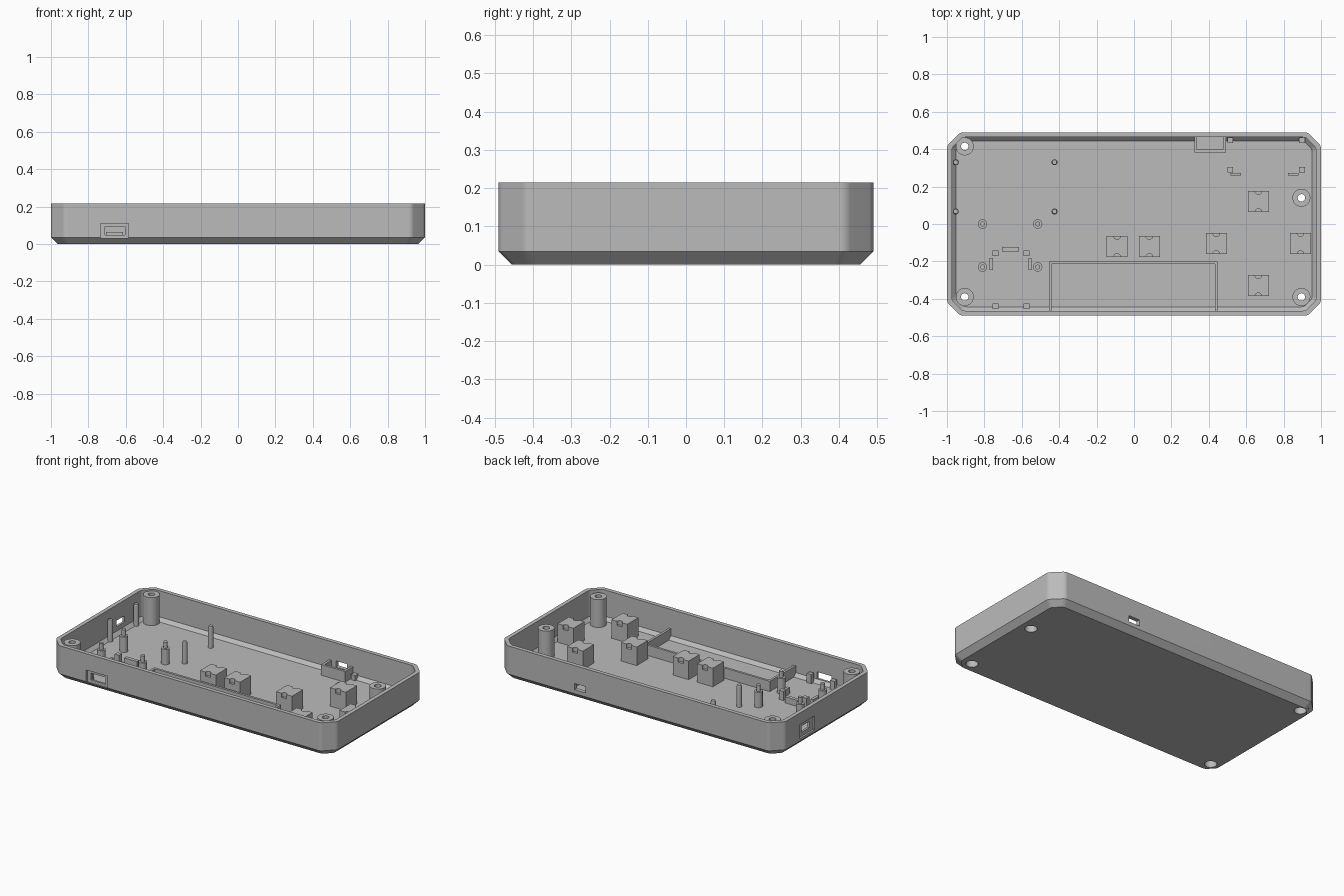
import bpy, bmesh, math

if "Cube" in bpy.data.objects:
    bpy.data.objects.remove(bpy.data.objects["Cube"])

grey = bpy.data.materials.new("grey plastic")
grey.diffuse_color = (0.5, 0.5, 0.5, 1)
grey.use_nodes = True
grey.node_tree.nodes["Principled BSDF"].inputs["Base Color"].default_value = grey.diffuse_color
FLOOR = 0.026
BASE = 0.016          # parts sink slightly into the floor


def finish(name, bm):
    bmesh.ops.recalc_face_normals(bm, faces=bm.faces)
    me = bpy.data.meshes.new(name)
    bm.to_mesh(me)
    bm.free()
    me.materials.append(grey)
    ob = bpy.data.objects.new(name, me)
    bpy.context.collection.objects.link(ob)
    return ob


def box(name, x0, x1, y0, y1, z0, z1):
    bm = bmesh.new()
    bmesh.ops.create_cube(bm, size=1)
    for v in bm.verts:
        v.co = ((x0 + x1) / 2 + v.co.x * (x1 - x0),
                (y0 + y1) / 2 + v.co.y * (y1 - y0),
                (z0 + z1) / 2 + v.co.z * (z1 - z0))
    return finish(name, bm)


def lathe(name, x, y, profile, n=24):
    """Closed solid of revolution from (radius, z) pairs."""
    bm = bmesh.new()
    rings = [[bm.verts.new((x + r * math.cos(2 * math.pi * i / n),
                            y + r * math.sin(2 * math.pi * i / n), z))
              for i in range(n)] for r, z in profile]
    skin(bm, rings)
    return finish(name, bm)


def skin(bm, rings):
    for a, b in zip(rings, rings[1:]):
        n = len(a)
        for i in range(n):
            bm.faces.new((a[i], a[(i + 1) % n], b[(i + 1) % n], b[i]))
    bm.faces.new(rings[0])
    bm.faces.new(rings[-1])


def cut(ob, cutter):
    m = ob.modifiers.new("cut", 'BOOLEAN')
    m.operation, m.solver, m.object = 'DIFFERENCE', 'EXACT', cutter
    bpy.context.view_layer.objects.active = ob
    bpy.ops.object.modifier_apply(modifier=m.name)
    bpy.data.objects.remove(cutter)


def smooth(ob):
    bpy.ops.object.select_all(action='DESELECT')
    ob.select_set(True)
    bpy.context.view_layer.objects.active = ob
    bpy.ops.object.shade_smooth_by_angle(angle=math.radians(25))
    m = ob.modifiers.new("normals", 'WEIGHTED_NORMAL')
    m.keep_sharp = True


def outline(inset):
    """Rectangle with softened 45 degree corners."""
    hx, hy = 1 - inset, 0.49 - inset
    c = 0.072 - 0.586 * inset
    corner = [(hx, hy - c), (hx - c, hy)]
    quad = corner + [(-x, y) for x, y in corner[::-1]]
    pts = quad + [(-x, -y) for x, y in quad]
    out, n, t = [], len(pts), 0.016
    for i, (px, py) in enumerate(pts):
        ends = []
        for qx, qy in (pts[i - 1], pts[(i + 1) % n]):
            d = math.hypot(qx - px, qy - py)
            ends.append((px + (qx - px) * t / d, py + (qy - py) * t / d))
        (ax, ay), (bx, by) = ends
        for k in range(5):
            s = k / 4
            w = ((1 - s) ** 2, 2 * s * (1 - s), s * s)
            out.append((w[0] * ax + w[1] * px + w[2] * bx,
                        w[0] * ay + w[1] * py + w[2] * by))
    return out


# Tray shell with chamfered bottom, inside and out
bm = bmesh.new()
skin(bm, [[bm.verts.new((x, y, z)) for x, y in outline(d)] for d, z in
          [(0.035, 0), (0, 0.035), (0, 0.215), (0.026, 0.215),
           (0.026, 0.047), (0.047, FLOOR)]])
tray = finish("tray", bm)

# Port openings: front and left with shallow recesses, back with a plain slot
for c in [(-0.735, -0.585, -0.6, -0.478, 0.03, 0.11),
          (-0.71, -0.605, -0.6, -0.4, 0.048, 0.092),
          (-1.1, -0.988, 0.125, 0.275, 0.05, 0.14),
          (-1.1, -0.9, 0.16, 0.24, 0.075, 0.115),
          (0.37, 0.45, 0.4, 0.6, 0.06, 0.1)]:
    cut(tray, box("cutter", *c))

# Screw posts with through holes, widened from below
for i, (x, y) in enumerate([(-0.905, 0.415), (-0.905, -0.39),
                            (0.895, -0.39), (0.895, 0.14)]):
    hole = [(0.036, -0.05), (0.036, 0.08), (0.02, 0.08), (0.02, 0.3)]
    post = lathe(f"screw_post_{i}", x, y, [(0.048, 0.012), (0.048, 0.205)], 32)
    cut(post, lathe("cutter", x, y, hole))
    cut(tray, lathe("cutter", x, y, hole))
    smooth(post)
smooth(tray)

# Board pins: slim ones, and stepped ones with a shoulder
for x in (-0.953, -0.425):
    for y in (0.33, 0.067):
        smooth(lathe("slim_pin", x, y,
                     [(0.016, BASE), (0.016, 0.155), (0.012, 0.165)], 16))
for x in (-0.81, -0.515):
    for y in (0, -0.23):
        smooth(lathe("stepped_pin", x, y, [(0.025, BASE), (0.025, 0.125),
                                           (0.013, 0.125), (0.013, 0.165)], 16))

# Button support blocks with a notch at the front and back top edges
for x, y in [(-0.09, -0.12), (0.082, -0.12), (0.44, -0.105),
             (0.89, -0.105), (0.665, 0.12), (0.665, -0.33)]:
    h = 0.056
    block = box("button_block", x - h, x + h, y - h, y + h, BASE, 0.145)
    for s in (-1, 1):
        cut(block, lathe("cutter", x, y + s * h, [(0.018, 0.118), (0.018, 0.2)], 16))

# Battery bay walls
box("battery_back_wall", -0.455, 0.447, -0.215, -0.2, BASE, 0.092)
for x in (-0.455, 0.432):
    box("battery_side_wall", x, x + 0.015, -0.466, -0.214, BASE, 0.092)

# Socket pocket behind the back slot
box("pocket_front", 0.323, 0.492, 0.383, 0.398, BASE, 0.095)
for x in (0.323, 0.477):
    box("pocket_side", x, x + 0.015, 0.397, 0.466, BASE, 0.095)
box("pocket_shelf", 0.337, 0.478, 0.397, 0.466, BASE, 0.05)

# Small board: square stands and low guide ribs
for x in (-0.74, -0.575):
    for y in (-0.157, -0.44):
        box("board_stand", x - 0.016, x + 0.016, y - 0.014, y + 0.014, BASE, 0.085)
box("guide_rib_back", -0.705, -0.615, -0.147, -0.124, BASE, 0.065)
for x in (-0.764, -0.556):
    box("guide_rib_side", x - 0.009, x + 0.009, -0.247, -0.182, BASE, 0.065)

# Second board stands and ribs in the back right corner
for x, rx in ((0.515, 0.545), (0.898, 0.852)):
    for y in (0.447, 0.29):
        box("corner_stand", x - 0.015, x + 0.015, y - 0.015, y + 0.015, BASE, 0.06)
    box("corner_rib", rx - 0.028, rx + 0.028, 0.258, 0.274, BASE, 0.055)
